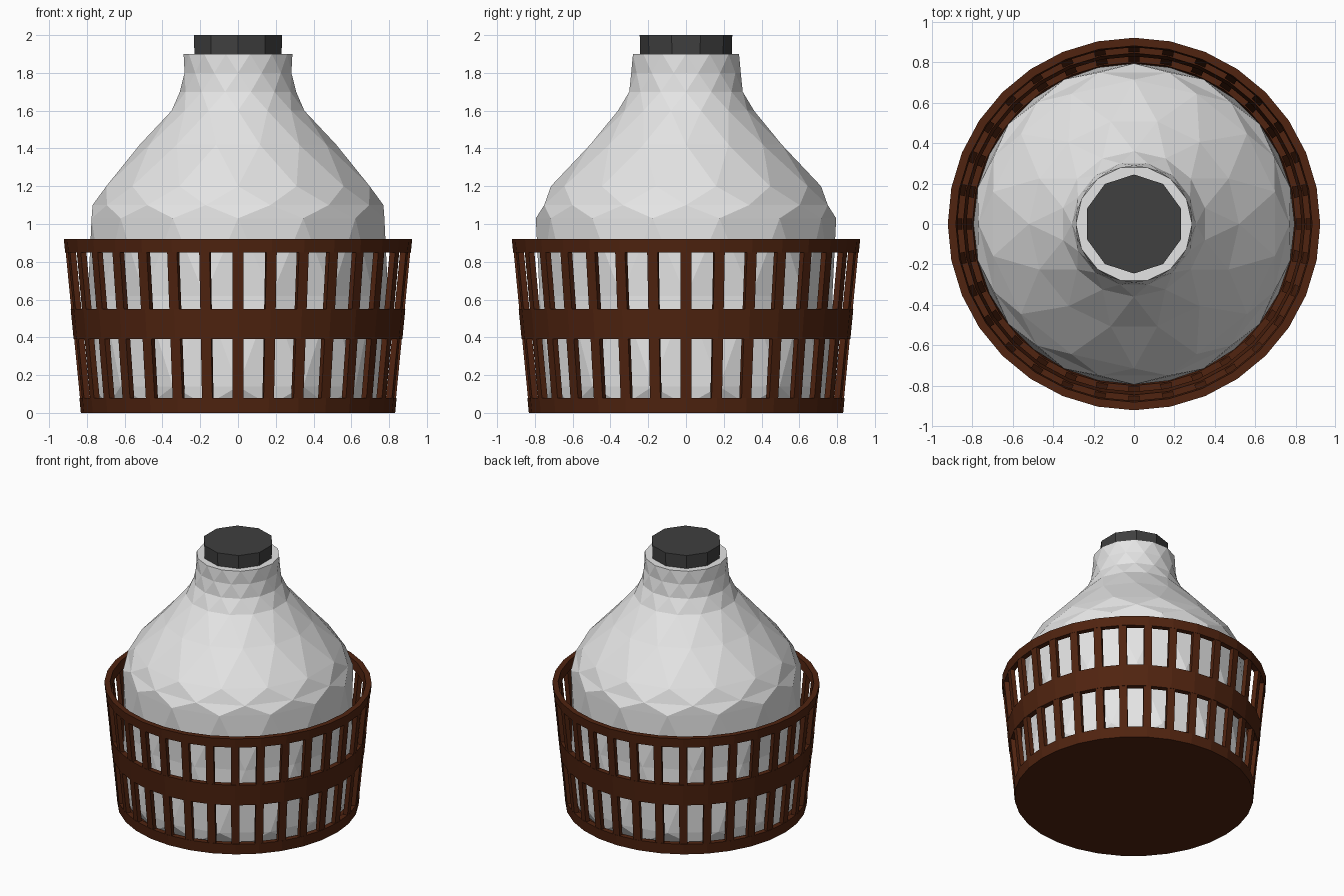
import bpy, bmesh, math

if "Cube" in bpy.data.objects:
    bpy.data.objects.remove(bpy.data.objects["Cube"])

N = 32  # slats and basket sides


def material(name, rgb):
    m = bpy.data.materials.new(name)
    m.diffuse_color = (*rgb, 1)
    m.use_nodes = True
    m.node_tree.nodes["Principled BSDF"].inputs["Base Color"].default_value = m.diffuse_color
    return m


WOOD = material("brown wood", (0.08, 0.017, 0.005))
GLASS = material("pale glass", (0.78, 0.78, 0.78))
STOPPER = material("dark stopper", (0.05, 0.05, 0.05))


def finish(name, bm, mat):
    bmesh.ops.recalc_face_normals(bm, faces=bm.faces)
    me = bpy.data.meshes.new(name)
    bm.to_mesh(me)
    bm.free()
    me.materials.append(mat)
    ob = bpy.data.objects.new(name, me)
    bpy.context.collection.objects.link(ob)
    return ob


def lathe(name, profile, sides, mat, closed=False, turn=0.0, tri=False):
    """Spin (radius, z) points; open profiles get flat end caps."""
    bm = bmesh.new()
    rings = []
    for k, (r, z) in enumerate(profile):
        off = turn + (0.5 * (k % 2) if tri else 0)
        rings.append([bm.verts.new((r * math.cos(math.tau * (i + off) / sides),
                                    r * math.sin(math.tau * (i + off) / sides), z))
                      for i in range(sides)])
    pairs = list(zip(rings, rings[1:])) + ([(rings[-1], rings[0])] if closed else [])
    for k, (a, b) in enumerate(pairs):
        for i in range(sides):
            j = (i + 1) % sides
            if not tri:
                bm.faces.new((a[i], a[j], b[j], b[i]))
            elif k % 2 == 0:      # upper ring is shifted half a step forward
                bm.faces.new((a[i], a[j], b[i]))
                bm.faces.new((a[j], b[j], b[i]))
            else:                 # upper ring is shifted half a step back
                bm.faces.new((a[i], b[j], b[i]))
                bm.faces.new((a[i], a[j], b[j]))
    if not closed:
        bm.faces.new(rings[0])
        bm.faces.new(rings[-1])
    return finish(name, bm, mat)


def wall(z):  # outer basket radius at a height
    return 0.832 + 0.09 * z / 0.92


# Basket hoops
def hoop(name, z0, z1, thick=0.04):
    lathe(name, [(wall(z0), z0), (wall(z1), z1),
                 (wall(z1) - thick, z1), (wall(z0) - thick, z0)], N, WOOD, closed=True)


hoop("middle_hoop", 0.39, 0.55)
hoop("top_rim", 0.85, 0.92)

# Basket base with solid floor
lathe("basket_base", [(wall(0), 0), (wall(0.08), 0.08),
                      (wall(0.08) - 0.04, 0.08), (wall(0) - 0.04, 0.03)], N, WOOD)

# Upright slats
bm = bmesh.new()
for i in range(N):
    a = math.tau * i / N
    c, s = math.cos(a), math.sin(a)
    v = []
    for z in (0.04, 0.89):
        for dr, w in ((-0.003, -0.028), (-0.003, 0.028), (-0.035, 0.028), (-0.035, -0.028)):
            r = wall(z) + dr
            v.append(bm.verts.new((r * c - w * s, r * s + w * c, z)))
    for q in ((0, 1, 2, 3), (4, 5, 6, 7), (0, 1, 5, 4), (1, 2, 6, 5), (2, 3, 7, 6), (3, 0, 4, 7)):
        bm.faces.new([v[k] for k in q])
finish("basket_slats", bm, WOOD)

# Faceted bottle: body, sloping shoulder, neck and flat mouth
lathe("bottle", [(0.76, 0.04), (0.795, 0.14), (0.795, 0.62), (0.795, 1.03), (0.77, 1.10), (0.715, 1.2),
                 (0.52, 1.42), (0.36, 1.6), (0.308, 1.7), (0.29, 1.8), (0.288, 1.9)],
      14, GLASS, tri=True)

# Stopper
lathe("stopper", [(0.242, 1.86), (0.245, 2.0)], 10, STOPPER, turn=0.5)
